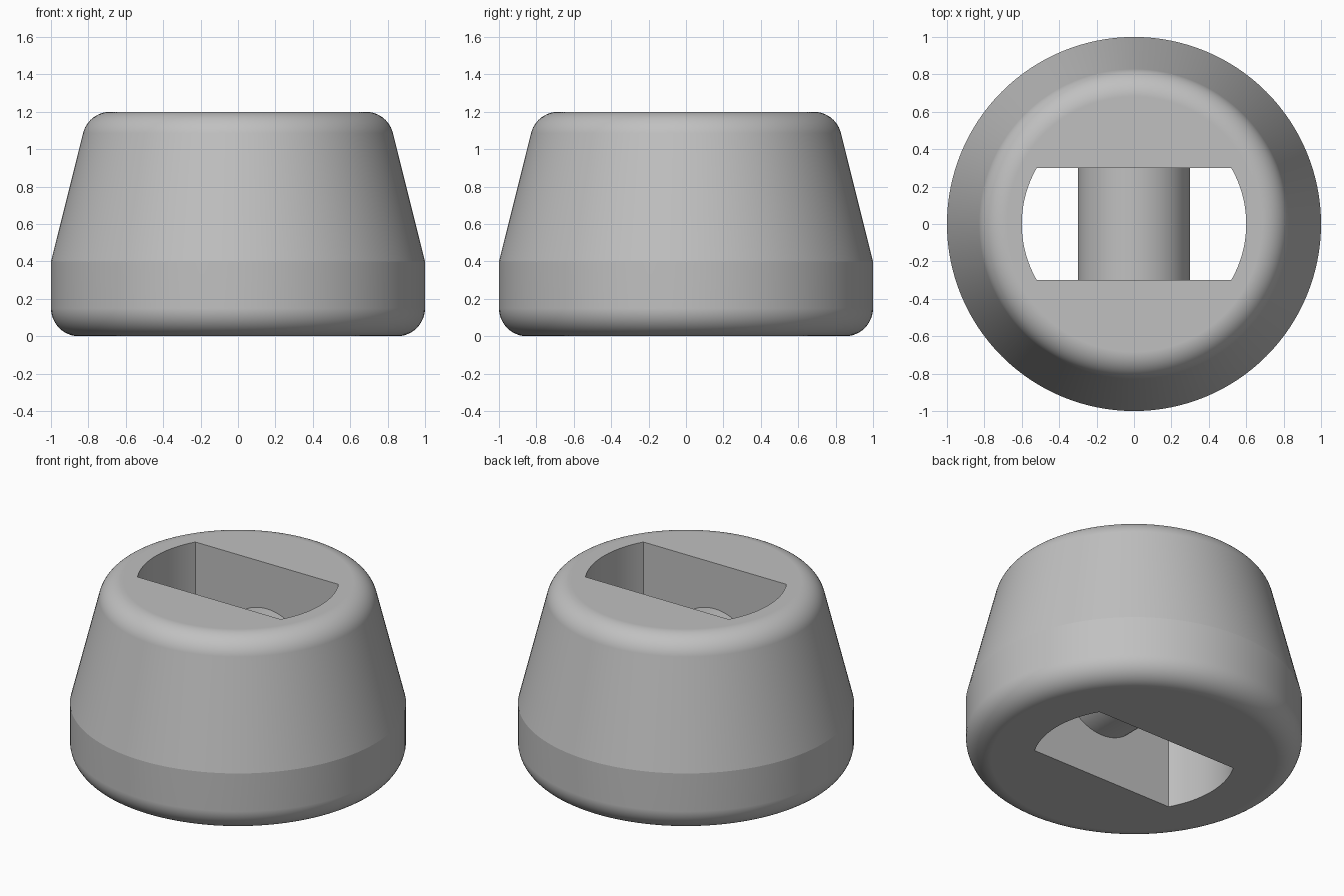
import bpy, bmesh, math
from mathutils import Matrix

if "Cube" in bpy.data.objects:
    bpy.data.objects.remove(bpy.data.objects["Cube"])

SEG = 128          # sides of the round body
FIL = 12           # steps in each rounded edge


def arc(cx, cz, r, a0, a1, n):
    """Points on an arc, angles in degrees."""
    return [(cx + r * math.cos(math.radians(a0 + (a1 - a0) * i / n)),
             cz + r * math.sin(math.radians(a0 + (a1 - a0) * i / n)))
            for i in range(n + 1)]


def add_object(name, bm):
    bmesh.ops.recalc_face_normals(bm, faces=bm.faces)
    mesh = bpy.data.meshes.new(name)
    bm.to_mesh(mesh)
    bm.free()
    ob = bpy.data.objects.new(name, mesh)
    bpy.context.collection.objects.link(ob)
    return ob


def subtract(target, cutter):
    mod = target.modifiers.new("cut", 'BOOLEAN')
    mod.operation, mod.solver, mod.object = 'DIFFERENCE', 'EXACT', cutter
    bpy.context.view_layer.objects.active = target
    bpy.ops.object.modifier_apply(modifier=mod.name)
    bpy.data.objects.remove(cutter)


# Body: turned profile with rounded bottom, straight band, tapered wall, rounded top
lean = math.atan2(0.2, 0.8)
r = 0.15
top_x = 0.8 - r * math.tan((math.pi / 2 - lean) / 2)
profile = arc(0.85, r, r, -90, 0, FIL) + [(1.0, 0.4)]
profile += arc(top_x, 1.2 - r, r, math.degrees(lean), 90, FIL)
bm = bmesh.new()
rings = [[bm.verts.new((x * math.cos(2 * math.pi * k / SEG),
                        x * math.sin(2 * math.pi * k / SEG), z)) for k in range(SEG)]
         for x, z in profile]
for low, high in zip(rings, rings[1:]):
    for k in range(SEG):
        n = (k + 1) % SEG
        bm.faces.new((low[k], low[n], high[n], high[k]))
bm.faces.new(rings[0][::-1])
bm.faces.new(rings[-1])
body = add_object("body_with_crossbar", bm)

# Slot: straight sides with round ends, through the full height
bm = bmesh.new()
outline = arc(0, 0, 0.6, -30, 30, 24) + arc(0, 0, 0.6, 150, 210, 24)
base = bm.faces.new([bm.verts.new((x, y, -0.2)) for x, y in outline])
ext = bmesh.ops.extrude_face_region(bm, geom=[base])
bmesh.ops.translate(bm, vec=(0, 0, 1.6),
                    verts=[v for v in ext["geom"] if isinstance(v, bmesh.types.BMVert)])
slot = add_object("slot_cutter", bm)

# Round crossbar left standing across the slot
bm = bmesh.new()
bmesh.ops.create_cone(bm, cap_ends=True, segments=64, radius1=0.3, radius2=0.3, depth=1.0,
                      matrix=Matrix.Translation((0, 0, 0.6)) @ Matrix.Rotation(math.pi / 2, 4, 'X'))
bar = add_object("crossbar_cutter", bm)

subtract(slot, bar)
subtract(body, slot)

# Single grey material
grey = bpy.data.materials.new("grey")
grey.diffuse_color = (0.53, 0.53, 0.53, 1)
grey.use_nodes = True
grey.node_tree.nodes["Principled BSDF"].inputs["Base Color"].default_value = grey.diffuse_color
body.data.materials.clear()
body.data.materials.append(grey)

# Smooth shading, keeping the band line and slot edges crisp
bpy.ops.object.select_all(action='DESELECT')
body.select_set(True)
bpy.context.view_layer.objects.active = body
bpy.ops.object.shade_smooth_by_angle(angle=math.radians(10))
weighted = body.modifiers.new("flat_caps", 'WEIGHTED_NORMAL')
weighted.keep_sharp = True
